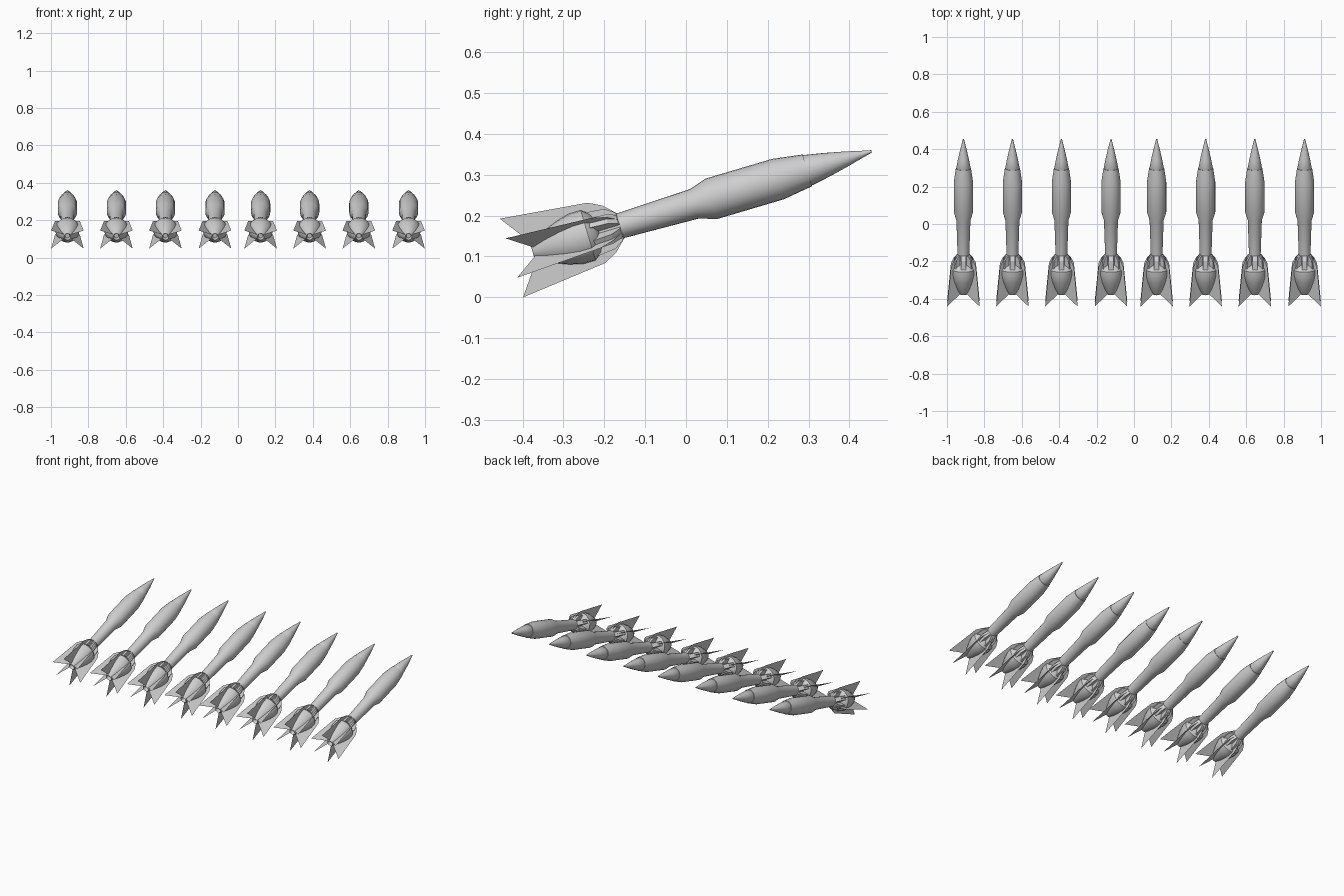
import bpy, bmesh, math
from mathutils import Matrix

if "Cube" in bpy.data.objects:
    bpy.data.objects.remove(bpy.data.objects["Cube"])

PITCH = math.radians(16.5)
AXIS_Z = 0.2228
ROW = [-0.912, -0.65, -0.388, -0.123, 0.121, 0.383, 0.646, 0.912]

grey = bpy.data.materials.new("metal_grey")
grey.diffuse_color = (0.62, 0.62, 0.62, 1)
grey.use_nodes = True
grey.node_tree.nodes["Principled BSDF"].inputs["Base Color"].default_value = grey.diffuse_color


def finish(bm, name, angle=None):
    bmesh.ops.recalc_face_normals(bm, faces=bm.faces)
    if angle:
        for f in bm.faces:
            f.smooth = True
        for e in bm.edges:
            e.smooth = len(e.link_faces) == 2 and e.calc_face_angle(0) < math.radians(angle)
    me = bpy.data.meshes.new(name)
    bm.to_mesh(me)
    bm.free()
    me.materials.append(grey)
    return me


def lathe(name, profile, segs=24):
    """Turn (distance along y, radius) pairs around the y axis, with capped ends."""
    bm = bmesh.new()
    rings = []
    for t, r in profile:
        rings.append([bm.verts.new((r * math.sin(2 * math.pi * i / segs), t,
                                    r * math.cos(2 * math.pi * i / segs)))
                      for i in range(segs)])
    for a, b in zip(rings, rings[1:]):
        for i in range(segs):
            j = (i + 1) % segs
            bm.faces.new((a[i], a[j], b[j], b[i]))
    bm.faces.new(rings[0])
    bm.faces.new(rings[-1])
    return finish(bm, name, 30)


def radial_plates(name, outline, thick, count=6):
    """Repeat a (y, radius) outline around the y axis, as sheets or as extruded blocks."""
    bm = bmesh.new()
    for k in range(count):
        rot = Matrix.Rotation(2 * math.pi * k / count, 4, 'Y')
        sides = []
        for s in ((-0.5, 0.5) if thick else (0,)):
            ring = [bm.verts.new((s * thick, t, r)) for t, r in outline]
            for v in ring:
                v.co = rot @ v.co
            sides.append(ring)
            bm.faces.new(ring)
        if thick:
            a, b = sides
            for i in range(len(a)):
                j = (i + 1) % len(a)
                bm.faces.new((a[i], a[j], b[j], b[i]))
    return finish(bm, name)


parts = [
    # pointed nose, separated from the body by a hairline groove
    lathe("nose_cone", [(0.305, 0.036), (0.3125, 0.0385), (0.36, 0.0295), (0.41, 0.0185),
                        (0.45, 0.0085), (0.474, 0.003)]),
    # thick warhead stepping down to the slim tail tube
    lathe("body", [(-0.25, 0.029), (-0.165, 0.0315), (0.02, 0.0375), (0.066, 0.0515),
                   (0.235, 0.0515), (0.310, 0.0405), (0.310, 0.035)]),
    # motor bulb with a recessed outlet
    lathe("motor_bulb", [(-0.372, 0.012), (-0.392, 0.018), (-0.358, 0.038), (-0.315, 0.055),
                         (-0.28, 0.064), (-0.25, 0.064), (-0.232, 0.05), (-0.222, 0.03)]),
    # six swept sheet fins
    radial_plates("fins", [(-0.165, 0.03), (-0.196, 0.060), (-0.229, 0.077),
                           (-0.446, 0.1005), (-0.387, 0.02), (-0.3, 0.015)], 0),
    # clamp blocks at the fin roots
    radial_plates("fin_root_blocks", [(-0.168, 0.028), (-0.172, 0.036), (-0.195, 0.051),
                                      (-0.248, 0.056), (-0.248, 0.028)], 0.026),
]

# eight identical rockets in a row, all pitched nose-up
tilt = Matrix.Rotation(PITCH, 4, 'X')
for i, x in enumerate(ROW):
    for me in parts:
        ob = bpy.data.objects.new(f"{me.name}_{i + 1}", me)
        bpy.context.collection.objects.link(ob)
        ob.matrix_world = Matrix.Translation((x, 0, AXIS_Z)) @ tilt
